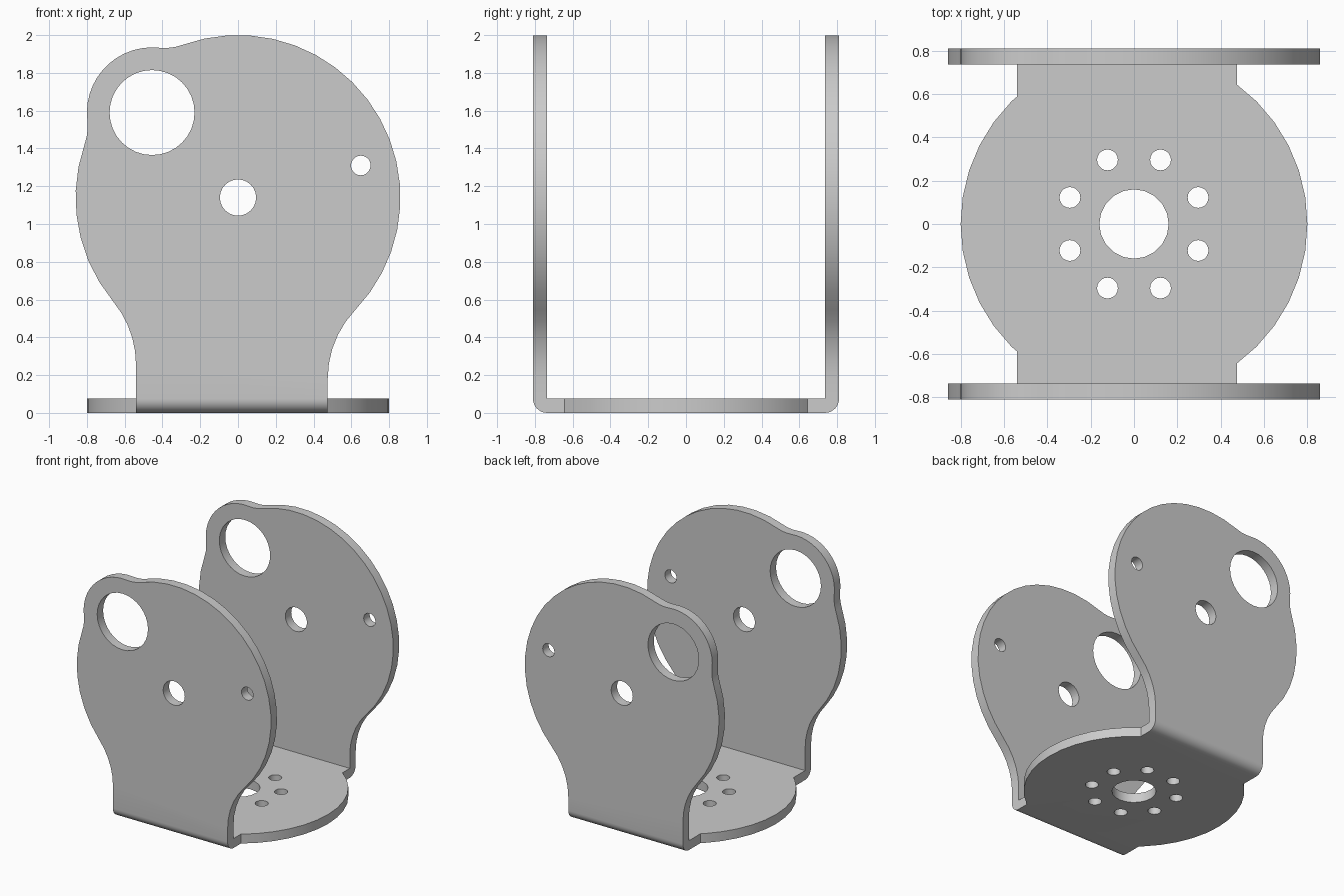
import bpy, bmesh, math
from mathutils import Vector

if "Cube" in bpy.data.objects:
    bpy.data.objects.remove(bpy.data.objects["Cube"])

T = 0.075            # sheet thickness
HALF = 0.81          # half depth of the bracket
MAIN, MAIN_R = Vector((0, 1.14)), 0.86
LUG, LUG_R = Vector((-0.455, 1.59)), 0.345
NECK_L, NECK_R = -0.54, 0.475


def arc(c, r, start, end, step=8):
    """Points on the shorter arc about c, between the directions of two points."""
    a = math.atan2(start[1] - c[1], start[0] - c[0])
    b = math.atan2(end[1] - c[1], end[0] - c[0])
    d = (b - a + math.pi) % (2 * math.pi) - math.pi
    n = max(2, round(abs(math.degrees(d)) / step))
    return [Vector((c[0] + r * math.cos(a + d * i / n),
                    c[1] + r * math.sin(a + d * i / n))) for i in range(n + 1)]


def circle(c, r, n):
    return [Vector((c[0] + r * math.cos(2 * math.pi * i / n),
                    c[1] + r * math.sin(2 * math.pi * i / n))) for i in range(n)]


def meet(c1, r1, c2, r2, side):
    """One intersection of two circles, used as a fillet centre."""
    v = c2 - c1
    d = v.length
    a = (r1 * r1 - r2 * r2 + d * d) / (2 * d)
    h = math.sqrt(r1 * r1 - a * a)
    u = v / d
    return c1 + u * a + Vector((-u.y, u.x)) * h * side


def prism(name, pts, axis, lo, hi):
    """Extrude a 2D outline along x, y or z."""
    place = {'X': lambda p, w: (w, p[0], p[1]),
             'Y': lambda p, w: (p[0], w, p[1]),
             'Z': lambda p, w: (p[0], p[1], w)}[axis]
    clean = [p for i, p in enumerate(pts) if (Vector(p) - Vector(pts[i - 1])).length > 1e-5]
    bm = bmesh.new()
    a = [bm.verts.new(place(p, lo)) for p in clean]
    b = [bm.verts.new(place(p, hi)) for p in clean]
    bm.faces.new(a)
    bm.faces.new(b[::-1])
    for i in range(len(a)):
        bm.faces.new((a[i - 1], a[i], b[i], b[i - 1]))
    bmesh.ops.recalc_face_normals(bm, faces=bm.faces)
    me = bpy.data.meshes.new(name)
    bm.to_mesh(me)
    bm.free()
    ob = bpy.data.objects.new(name, me)
    bpy.context.collection.objects.link(ob)
    return ob


def combine(target, tool, operation):
    bpy.context.view_layer.objects.active = target
    m = target.modifiers.new(operation.lower(), 'BOOLEAN')
    m.operation, m.object, m.solver = operation, tool, 'EXACT'
    bpy.ops.object.modifier_apply(modifier=m.name)
    bpy.data.objects.remove(tool)


# Side plate outline: neck, round plate and lug joined by tangent fillets
F, G = 0.524, 0.28
drop = lambda cx: MAIN.y - math.sqrt((MAIN_R + F) ** 2 - cx ** 2)
fr = Vector((NECK_R + F, drop(NECK_R + F)))
fl = Vector((NECK_L - F, drop(NECK_L - F)))
top = meet(MAIN, MAIN_R + G, LUG, LUG_R + G, -1)
low = meet(MAIN, MAIN_R + G, LUG, LUG_R + G, 1)
outline = [Vector((NECK_L, -0.1)), Vector((NECK_R, -0.1))]
outline += arc(fr, F, (NECK_R, fr.y), MAIN)
outline += arc(MAIN, MAIN_R, fr, top)
outline += arc(top, G, MAIN, LUG)
outline += arc(LUG, LUG_R, top, low)
outline += arc(low, G, LUG, MAIN)
outline += arc(MAIN, MAIN_R, low, fl)
outline += arc(fl, F, MAIN, (NECK_L, fl.y))

# Envelope: side outline plus the round base
envelope = prism("envelope", outline, 'Y', -1, 1)
combine(envelope, prism("base_disc", circle((0, 0), 0.8, 40), 'Z', -0.2, 0.12), 'UNION')

# Bent sheet: U section with rounded outer bends
inner = HALF - T
half = [Vector((inner, T)), Vector((inner, 2.1)), Vector((HALF, 2.1))]
bend = arc((inner, T), T, (HALF, T), (inner, 0), 11)
right = half + bend
section = right + [Vector((-p.x, p.y)) for p in reversed(right)]
bracket = prism("bracket", section, 'X', -1, 1)
combine(bracket, envelope, 'INTERSECT')

# Holes through both side plates
for c, r, n in ((LUG, 0.225, 32), (MAIN, 0.096, 24), ((0.65, 1.31), 0.052, 20)):
    combine(bracket, prism("side_hole", circle(c, r, n), 'Y', -1, 1), 'DIFFERENCE')

# Base bore and ring of screw holes
combine(bracket, prism("bore", circle((0, 0), 0.16, 20), 'Z', -0.2, 0.2), 'DIFFERENCE')
for i in range(8):
    a = math.radians(22.5 + 45 * i)
    c = (0.32 * math.cos(a), 0.32 * math.sin(a))
    combine(bracket, prism("screw_hole", circle(c, 0.048, 20), 'Z', -0.2, 0.2), 'DIFFERENCE')

# Smooth curved walls, keep plate edges crisp
bpy.ops.object.select_all(action='DESELECT')
bracket.select_set(True)
bpy.context.view_layer.objects.active = bracket
bpy.ops.object.shade_smooth_by_angle(angle=math.radians(30))
